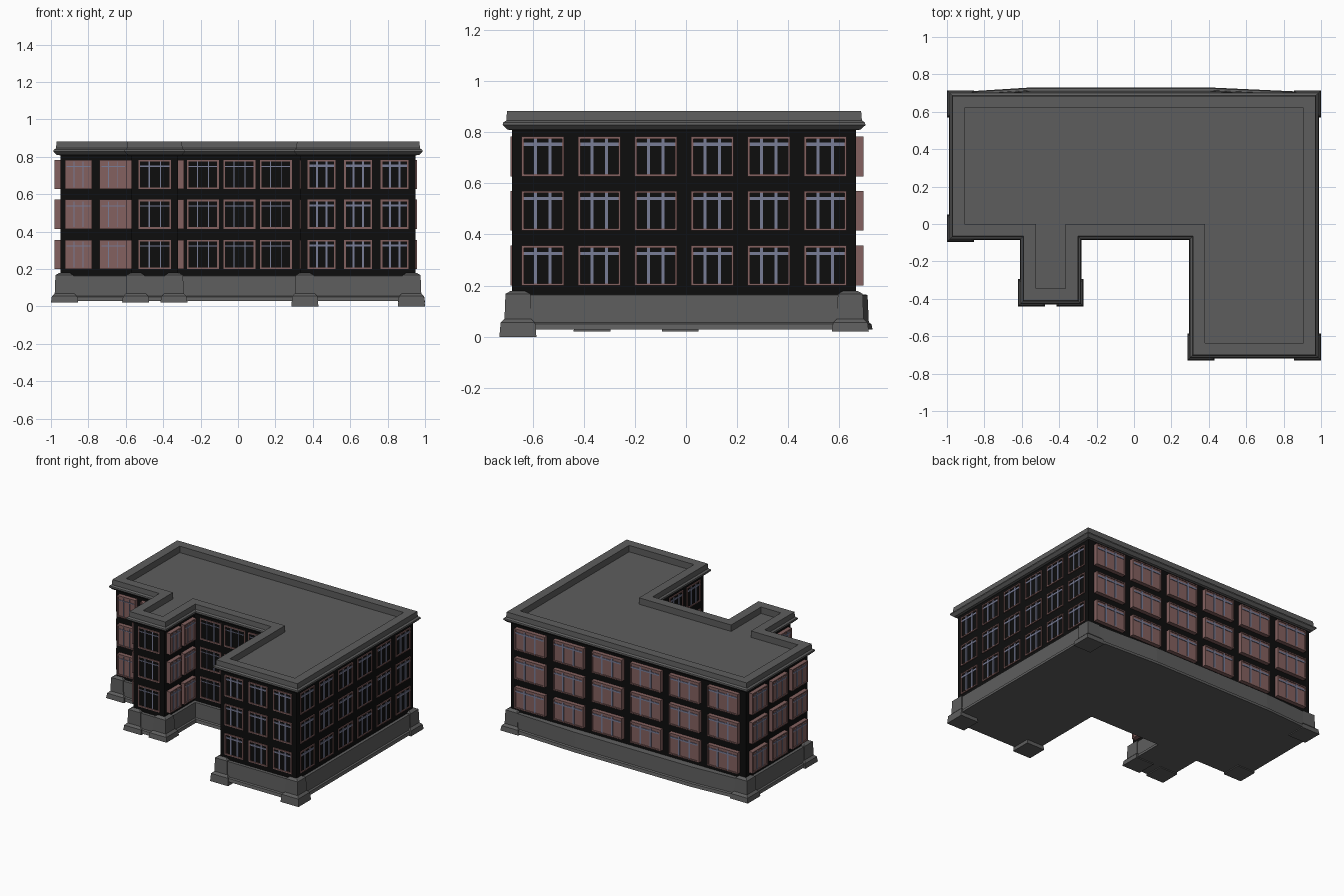
import bpy, bmesh
from mathutils import Vector

if "Cube" in bpy.data.objects:
    bpy.data.objects.remove(bpy.data.objects["Cube"])


def material(name, rgb):
    m = bpy.data.materials.new(name)
    m.diffuse_color = (*rgb, 1)
    m.use_nodes = True
    m.node_tree.nodes["Principled BSDF"].inputs["Base Color"].default_value = m.diffuse_color
    return m


STONE = material("grey_stone", (0.11, 0.11, 0.11))
BRICK = material("black_wall", (0.004, 0.004, 0.004))
FRAME = material("dusty_pink_frame", (0.23, 0.12, 0.115))
BAR = material("blue_grey_bar", (0.19, 0.205, 0.31))


def finish(bm, name, mat):
    bmesh.ops.recalc_face_normals(bm, faces=bm.faces)
    me = bpy.data.meshes.new(name)
    bm.to_mesh(me)
    bm.free()
    me.materials.append(mat)
    ob = bpy.data.objects.new(name, me)
    bpy.context.collection.objects.link(ob)
    return ob


def offset(poly, d):
    """Mitred outward offset of a counter-clockwise outline."""
    out = []
    for i, p in enumerate(poly):
        a = (Vector(p) - Vector(poly[i - 1])).normalized()
        b = (Vector(poly[(i + 1) % len(poly)]) - Vector(p)).normalized()
        na, nb = Vector((a.y, -a.x)), Vector((b.y, -b.x))
        out.append(Vector(p) + (na + nb) * d / (1 + na.dot(nb)))
    return out


def sweep(bm, poly, profile):
    """Run an (offset, height) profile around an outline and cap both ends."""
    rings = [[bm.verts.new((v.x, v.y, z)) for v in offset(poly, d)] for d, z in profile]
    n = len(poly)
    for r, s in zip(rings, rings[1:]):
        for i in range(n):
            j = (i + 1) % n
            bm.faces.new((r[i], r[j], s[j], s[i]))
    bm.faces.new(rings[0])
    bm.faces.new(rings[-1])


# Wall footprint, counter-clockwise from the back left corner
PLAN = [(-.95, .665), (-.95, -.045), (-.57, -.045), (-.57, -.39), (-.32, -.39),
        (-.32, -.045), (.335, -.045), (.335, -.68), (.95, -.68), (.95, .665)]

# Walls
bm = bmesh.new()
sweep(bm, PLAN, [(0, .1), (0, .825)])
finish(bm, "walls", BRICK)

# Stone base, bowed gently at the back
bm = bmesh.new()
sweep(bm, PLAN + [(.4, .69), (-.55, .69)],
      [(-.01, .166), (.02, .164), (.025, .056), (.035, .05), (.04, .028)])
finish(bm, "stone_base", STONE)

# Cornice, parapet and sunken roof
bm = bmesh.new()
sweep(bm, PLAN, [(0, .808), (.018, .81), (.037, .828), (.035, .838), (.023, .846),
                 (.02, .882), (-.045, .882), (-.045, .835)])
finish(bm, "cornice_and_roof", STONE)

# Flared corner piers on the outer corners
bm = bmesh.new()
for i, p in enumerate(PLAN):
    p = Vector(p)
    a = (p - Vector(PLAN[i - 1])).normalized()
    b = (Vector(PLAN[(i + 1) % len(PLAN)]) - p).normalized()
    if a.cross(b) < 0:
        continue
    q = p + (b - a) * .045          # inner corner of the pier
    x0, x1 = sorted((p.x, q.x))
    y0, y1 = sorted((p.y, q.y))
    foot = 0 if i in (7, 8) else .02
    sweep(bm, [(x0, y0), (x1, y0), (x1, y1), (x0, y1)],
          [(.008, .178), (.026, .168), (.03, .07), (.045, .055), (.05, foot)])
finish(bm, "corner_piers", STONE)

# Windows
frames, bars = bmesh.new(), bmesh.new()


def block(bm, o, d, n, u0, u1, z0, z1, t0, t1):
    """Box on a wall: u along the wall, t outward from it."""
    vs = [bm.verts.new((*(o + d * u + n * t), z))
          for t in (t0, t1) for u, z in ((u0, z0), (u1, z0), (u1, z1), (u0, z1))]
    for f in ((3, 2, 1, 0), (4, 5, 6, 7), (0, 1, 5, 4), (1, 2, 6, 5), (2, 3, 7, 6), (3, 0, 4, 7)):
        bm.faces.new([vs[k] for k in f])


def window(o, d, n, w, z0, z1, boxed, bw):
    h, f = w / 2, .009
    t = .001
    if boxed:                        # projecting solid box window
        block(frames, o, d, n, -h, h, z0, z1, -.005, .024)
        t = .024
    # raised frame edge
    for u0, u1, a, b in ((-h, -h + f, z0, z1), (h - f, h, z0, z1),
                         (-h + f, h - f, z0, z0 + f), (-h + f, h - f, z1 - f, z1)):
        block(frames, o, d, n, u0, u1, a, b, t - .003, t + .006)
    # transom and two mullions
    zt = z1 - .036
    block(bars, o, d, n, -h + f, h - f, zt, zt + bw, t - .003, t + .004)
    for c in (-w * .17, w * .17):
        for a, b in ((z0 + f, zt), (zt + bw, z1 - f)):
            block(bars, o, d, n, c - bw / 2, c + bw / 2, a, b, t - .003, t + .004)


# Per wall: count, pitch, width, boxed, bar width
FACADES = [(3, .23, .18, True, .01), (2, .185, .145, True, .005), (2, .165, .135, True, .01),
           (1, 0, .175, False, .006), (2, .165, .135, True, .01), (3, .195, .17, False, .005),
           (3, .2, .155, False, .01), (3, .195, .15, False, .011), (6, .221, .167, False, .012),
           (6, .312, .245, True, .012)]
for i, (count, pitch, w, boxed, bw) in enumerate(FACADES):
    p, q = Vector(PLAN[i]), Vector(PLAN[(i + 1) % len(PLAN)])
    d = (q - p).normalized()
    n = Vector((d.y, -d.x))
    for k in range(count):
        o = (p + q) / 2 + d * pitch * (k - (count - 1) / 2)
        for z in (.2, .415, .627):
            window(o, d, n, w, z, z + .156, boxed, bw)
finish(frames, "window_frames", FRAME)
finish(bars, "window_bars", BAR)
